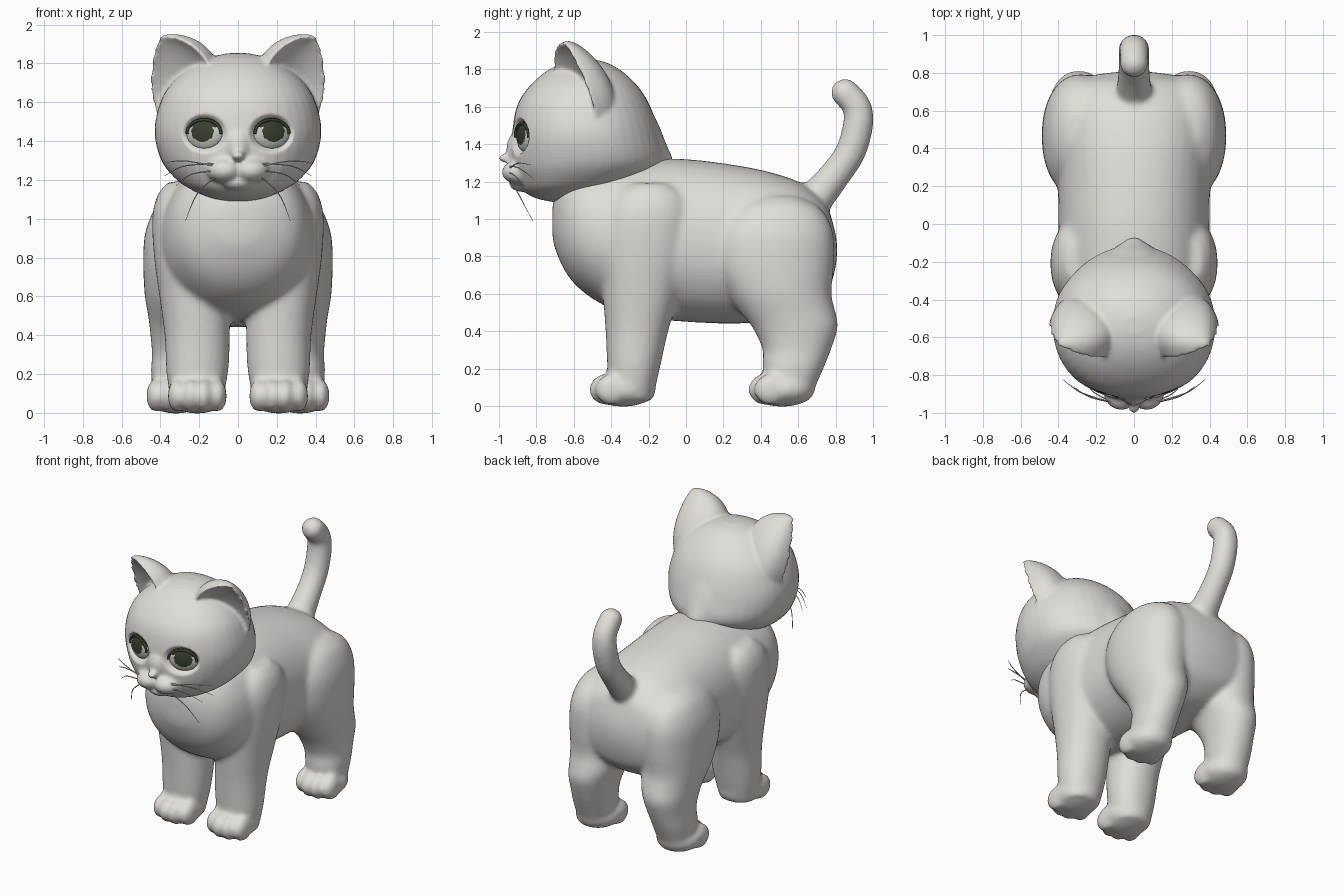
import bpy, bmesh, math
from mathutils import Vector, Matrix

if "Cube" in bpy.data.objects:
    bpy.data.objects.remove(bpy.data.objects["Cube"])


def material(name, rgb):
    m = bpy.data.materials.new(name)
    m.diffuse_color = (*rgb, 1)
    m.use_nodes = True
    m.node_tree.nodes["Principled BSDF"].inputs["Base Color"].default_value = m.diffuse_color
    return m


FUR = material("warm grey fur", (0.76, 0.735, 0.70))
IRIS = material("dark green iris", (0.04, 0.05, 0.028))
WHITE = material("eye white", (0.6, 0.6, 0.57))


def spline(rows, sub=5):
    """Catmull-Rom resampling of rows of numbers."""
    out = []
    for i in range(len(rows) - 1):
        p = [rows[max(0, min(len(rows) - 1, i + k))] for k in (-1, 0, 1, 2)]
        for s in range(sub):
            t = s / sub
            out.append([0.5 * (2 * b + (c - a) * t + (2 * a - 5 * b + 4 * c - d) * t * t
                               + (3 * b - a - 3 * c + d) * t ** 3) for a, b, c, d in zip(*p)])
    return out + [list(rows[-1])]


def skin(bm, rings):
    """Bridge rings of points and cap both ends."""
    loops = [[bm.verts.new(p) for p in r] for r in rings]
    n = len(loops[0])
    for a, b in zip(loops, loops[1:]):
        for i in range(n):
            bm.faces.new((a[i], a[(i + 1) % n], b[(i + 1) % n], b[i]))
    bm.faces.new(loops[0])
    bm.faces.new(loops[-1][::-1])


def oval(cx, cy, rx, ry, n=40, power=2.15):
    pts = []
    for i in range(n):
        c, s = math.cos(2 * math.pi * i / n), math.sin(2 * math.pi * i / n)
        pts.append((cx + rx * math.copysign(abs(c) ** (2 / power), c),
                    cy + ry * math.copysign(abs(s) ** (2 / power), s)))
    return pts


def loft_z(bm, rows, side=1):
    """Rows of z, y0, y1, x0, x1."""
    skin(bm, [[(side * x, y, z) for x, y in
               oval((x0 + x1) / 2, (y0 + y1) / 2, (x1 - x0) / 2, (y1 - y0) / 2)]
              for z, y0, y1, x0, x1 in spline(rows)])


def tube(bm, pts, n=16):
    """Tube along points of x, y, z, radius."""
    path = spline(pts)
    pos = [Vector(p[:3]) for p in path]
    rings = []
    for i, p in enumerate(pos):
        t = (pos[min(i + 1, len(pos) - 1)] - pos[max(i - 1, 0)]).normalized()
        u = t.cross(Vector((1, 0.1, 0.05))).normalized()
        v = t.cross(u)
        rings.append([p + path[i][3] * (u * math.cos(a) + v * math.sin(a))
                      for a in (2 * math.pi * k / n for k in range(n))])
    skin(bm, rings)


def ball(bm, c, r, rot=Matrix(), n=20):
    m = Matrix.Translation(c) @ rot @ Matrix.Diagonal((*r, 1))
    bmesh.ops.create_uvsphere(bm, u_segments=2 * n, v_segments=n, radius=1, matrix=m)


def finish(name, bm, mats, voxel=0, smooth=0):
    bmesh.ops.recalc_face_normals(bm, faces=bm.faces)
    for f in bm.faces:
        f.smooth = True
    me = bpy.data.meshes.new(name)
    bm.to_mesh(me)
    bm.free()
    ob = bpy.data.objects.new(name, me)
    bpy.context.collection.objects.link(ob)
    for m in mats:
        me.materials.append(m)
    if voxel:
        r = ob.modifiers.new("Fuse", 'REMESH')
        r.mode, r.voxel_size, r.use_smooth_shade = 'VOXEL', voxel, True
        s = ob.modifiers.new("Soften", 'SMOOTH')
        s.factor, s.iterations = 0.5, smooth
        bpy.context.view_layer.objects.active = ob
        for mod in ("Fuse", "Soften"):
            bpy.ops.object.modifier_apply(modifier=mod)
    return ob


# Torso: y, top, bottom, half width
bm = bmesh.new()
torso = [(-.715, 1.06, .92, .05), (-.70, 1.12, .84, .14), (-.64, 1.22, .71, .27),
         (-.55, 1.28, .61, .345), (-.4, 1.30, .52, .39), (-.2, 1.32, .47, .40),
         (0, 1.32, .45, .40), (.25, 1.29, .44, .405), (.45, 1.25, .455, .42),
         (.62, 1.19, .49, .405), (.74, 1.09, .58, .345), (.785, .98, .68, .23), (.807, .88, .79, .07)]
skin(bm, [[(x, y, z) for x, z in oval(0, (t + b) / 2, w, (t - b) / 2)]
          for y, t, b, w in spline(torso)])

# Legs and paws
front_leg = [(.03, -.40, -.18, .09, .34), (.2, -.42, -.14, .052, .368), (.4, -.43, -.095, .042, .378),
             (.6, -.445, -.035, .05, .405), (.8, -.455, .015, .09, .432), (1.0, -.44, .03, .12, .442),
             (1.12, -.39, 0, .15, .415), (1.19, -.30, -.09, .20, .36)]
hind_leg = [(.03, .46, .66, .21, .43), (.2, .41, .735, .18, .448), (.3, .41, .775, .165, .443),
            (.42, .355, .812, .135, .453), (.5, .29, .80, .105, .463), (.6, .22, .778, .09, .48),
            (.75, .15, .79, .08, .488), (.9, .145, .79, .08, .483), (1.0, .19, .76, .10, .455),
            (1.07, .27, .70, .13, .415), (1.12, .38, .60, .18, .35)]
for s in (-1, 1):
    loft_z(bm, front_leg, s)
    loft_z(bm, hind_leg, s)
    for px, py in ((.21, -.335), (.32, .515)):
        ball(bm, (s * px, py, .088), (.154, .176, .092))
        for k in (-1.5, -.5, .5, 1.5):
            ball(bm, (s * px + k * .07, py - .098 + .016 * k * k, .088), (.048, .09, .085))

# Tail
tube(bm, [(0, .66, 1.07, .1), (0, .80, 1.24, .084), (0, .88, 1.36, .082), (0, .92, 1.5, .082),
          (0, .914, 1.6, .078), (0, .85, 1.675, .076)], 24)
ball(bm, (0, .85, 1.675), (.076, .076, .076))
finish("body", bm, [FUR], .016, 12)

# Head
bm = bmesh.new()
loft_z(bm, [(z, y0, y1, -w, w) for z, y0, y1, w in (
    (1.085, -.68, -.55, .06), (1.11, -.80, -.46, .15), (1.15, -.87, -.36, .24), (1.2, -.90, -.25, .315),
    (1.3, -.93, -.12, .395), (1.45, -.93, -.14, .43), (1.6, -.905, -.19, .40), (1.7, -.845, -.25, .34),
    (1.78, -.76, -.33, .245), (1.83, -.67, -.41, .15), (1.853, -.58, -.49, .05))])

# Nape running down into the back
tube(bm, [(0, -.45, 1.40, .3), (0, -.28, 1.34, .27), (0, -.16, 1.31, .16), (0, -.075, 1.30, .03)], 32)

# Muzzle, bridge, nose and chin
ball(bm, (0, -.885, 1.375), (.075, .075, .10))
ball(bm, (0, -.955, 1.325), (.034, .048, .026))
ball(bm, (0, -.875, 1.19), (.085, .07, .045))
for s in (-1, 1):
    ball(bm, (s * .068, -.88, 1.25), (.095, .105, .068))

# Ears: scooped leaves between the two base corners and the tip
for s in (-1, 1):
    A, B, T = Vector((.13, -.69, 1.77)), Vector((.415, -.47, 1.55)), Vector((.392, -.635, 1.945))
    n = -(B - A).cross(T - A).normalized()
    rings = []
    for i in range(25):
        t = -.12 + 1.112 * i / 24
        w = (1 - max(t, 0) ** 2) ** .8
        c = (A + B).lerp(T * 2, t) / 2
        ring = []
        for k in range(48):
            a = 2 * math.pi * k / 48
            sn = abs(math.sin(a))
            depth = .185 * w * sn ** .65 if k <= 24 else .07 * w * sn ** 1.6 - .022
            p = c + (B - A) * .5 * w * math.cos(a) + n * depth
            ring.append((s * p.x, p.y, p.z))
        rings.append(ring)
    skin(bm, rings)
head = finish("head", bm, [FUR], .0115, 7)

# Eye sockets pressed into the face, back of the skull narrowed
for v in head.data.vertices:
    d = math.hypot((abs(v.co.x) - .172) / .115, (v.co.z - 1.44) / .098)
    if d < 1 and v.co.y < -.6:
        v.co.y += .042 * min(1, (1 - d * d) * 2)
    if v.co.y > -.45:
        v.co.x *= 1 - 1.1 * (v.co.y + .45) ** 2

# Eyes: green iris and upper shade, pale rim
for s, side in ((-1, "right"), (1, "left")):
    bm = bmesh.new()
    turn = Matrix.Rotation(math.radians(s * 22), 4, 'Z')
    ball(bm, (0, 0, 0), (1, 1, 1), Matrix.Rotation(math.pi / 2, 4, 'X'), 40)
    for f in bm.faces:
        c = f.calc_center_median()
        f.material_index = 0 if math.hypot(c.x, c.z - .1) < .62 or c.z > .38 else 1
    bm.transform(Matrix.Translation((s * .172, -.855, 1.44)) @ turn @ Matrix.Diagonal((.1, .038, .084, 1)))
    finish(side + "_eye", bm, [IRIS, WHITE])

    # Upper lash line
    bm = bmesh.new()
    pts = []
    for k in range(9):
        a = math.radians(-2 + 184 * k / 8)
        p = turn @ Vector((.095 * math.cos(a), -.008, .07 * math.sin(a)))
        pts.append((p.x + s * .172, p.y - .87, p.z + 1.44, .008))
    tube(bm, pts, 8)
    finish(side + "_upper_lash", bm, [IRIS])

    # Whiskers
    bm = bmesh.new()
    for z, end in ((1.285, (.38, -.82, 1.22)), (1.265, (.37, -.83, 1.29)),
                   (1.25, (.32, -.86, 1.17)), (1.235, (.27, -.82, .99))):
        x, y, ez = end
        tube(bm, [(s * .09, -.95, z, .004), (s * (x * .6 + .045), (y - .95) / 2 - .01, (z + ez) / 2 + .02, .003),
                  (s * x, y, ez, .001)], 6)
    finish(side + "_whiskers", bm, [FUR])
